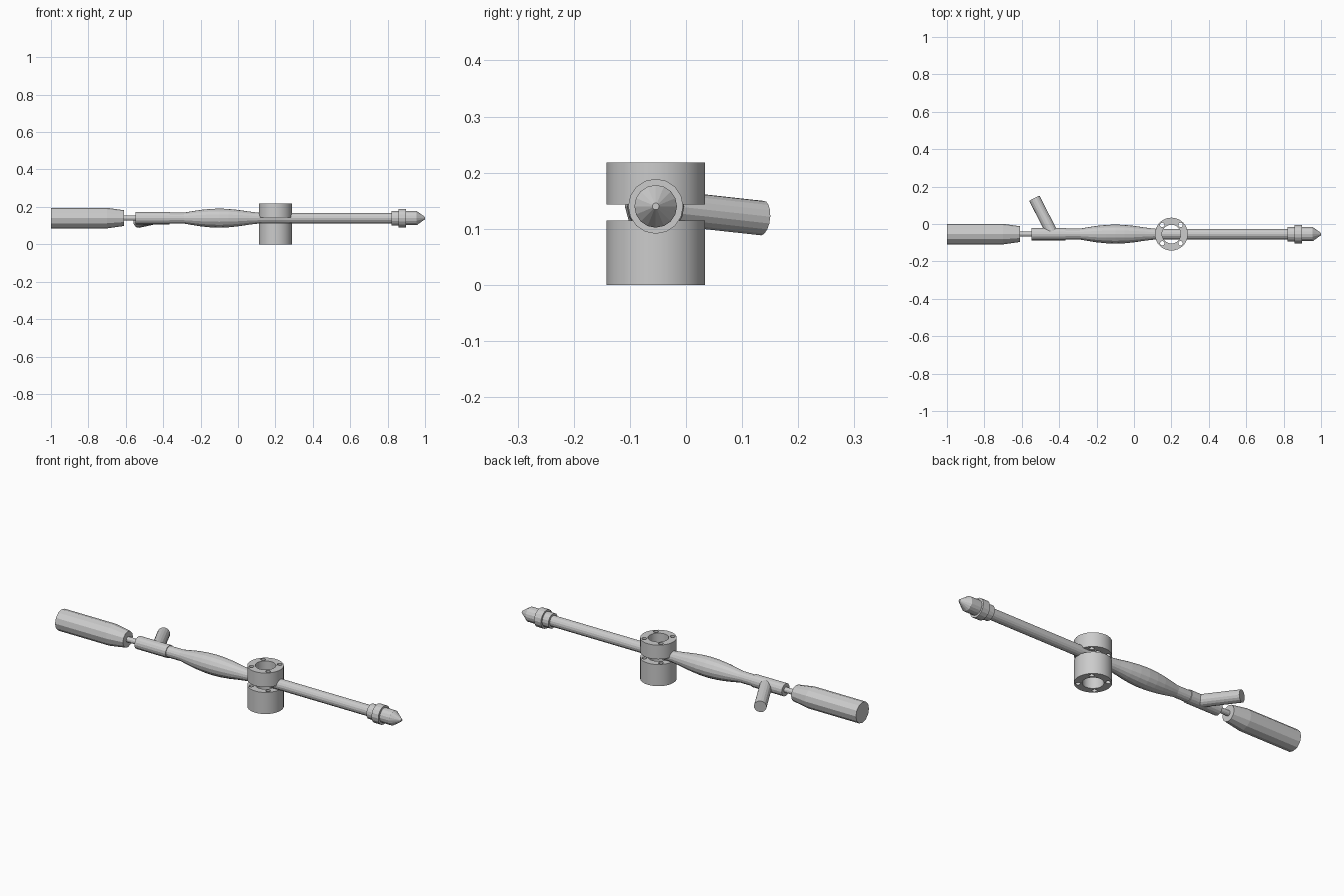
import bpy, bmesh
from math import cos, sin, pi
from mathutils import Vector

if "Cube" in bpy.data.objects:
    bpy.data.objects.remove(bpy.data.objects["Cube"])

CY, CZ = -0.054, 0.14      # long axis of the tool
HUB_X = 0.2


def lathe(name, profile, sides, origin=(0, CY, CZ), direction=(1, 0, 0)):
    """Revolve (distance, radius) pairs around an axis, with capped ends."""
    rot = Vector((0, 0, 1)).rotation_difference(Vector(direction))
    bm = bmesh.new()
    rings = []
    for d, r in profile:
        rings.append([bm.verts.new(rot @ Vector((r * cos(2 * pi * i / sides),
                                                 r * sin(2 * pi * i / sides), d))
                                   + Vector(origin)) for i in range(sides)])
    for a, b in zip(rings, rings[1:]):
        for i in range(sides):
            j = (i + 1) % sides
            bm.faces.new((a[i], a[j], b[j], b[i]))
    bm.faces.new(rings[0][::-1])
    bm.faces.new(rings[-1])
    bmesh.ops.recalc_face_normals(bm, faces=bm.faces)
    mesh = bpy.data.meshes.new(name)
    bm.to_mesh(mesh)
    bm.free()
    obj = bpy.data.objects.new(name, mesh)
    bpy.context.collection.objects.link(obj)
    return obj


def drilled_ring(name, z0, z1):
    """Flat outline with a bore and four bolt holes, extruded to height."""
    curve = bpy.data.curves.new(name, 'CURVE')
    curve.dimensions = '2D'
    curve.fill_mode = 'BOTH'
    curve.extrude = (z1 - z0) / 2
    circles = [(0, 0, 0.088, 32), (0, 0, 0.05, 32)]
    circles += [(sx * 0.049, sy * 0.049, 0.012, 12) for sx in (-1, 1) for sy in (-1, 1)]
    for cx, cy, r, n in circles:
        spline = curve.splines.new('POLY')
        spline.points.add(n - 1)
        for i, p in enumerate(spline.points):
            a = 2 * pi * i / n
            p.co = (cx + r * cos(a), cy + r * sin(a), 0, 1)
        spline.use_cyclic_u = True
    obj = bpy.data.objects.new(name, curve)
    obj.location = (HUB_X, CY, (z0 + z1) / 2)
    bpy.context.collection.objects.link(obj)
    bpy.ops.object.select_all(action='DESELECT')
    obj.select_set(True)
    bpy.context.view_layer.objects.active = obj
    bpy.ops.object.convert(target='MESH')


# Rear handle and the thin rod joining it to the body
lathe("handle", [(-1.0, 0.055), (-0.7, 0.055), (-0.61, 0.042)], 12)
lathe("plunger_rod", [(-0.63, 0.014), (-0.53, 0.014)], 12)

# Rear sleeve with angled side port
lathe("rear_sleeve", [(-0.548, 0.033), (-0.366, 0.033)], 16)
port_start = Vector((-0.435, CY, CZ))
port_end = Vector((-0.532, 0.136, 0.119))
axis = port_end - port_start
lathe("side_port", [(0, 0.031), (axis.length, 0.031)], 16, port_start, axis)

# Swollen grip flowing into the long barrel
lathe("grip_and_barrel",
      [(-0.38, 0.029), (-0.29, 0.029), (-0.25, 0.036), (-0.2, 0.044), (-0.15, 0.049),
       (-0.1, 0.051), (-0.05, 0.049), (0.0, 0.044), (0.06, 0.035), (0.12, 0.028),
       (0.84, 0.028)], 16)

# Stepped collar and pointed tip
lathe("nozzle_tip",
      [(0.82, 0.039), (0.857, 0.039), (0.857, 0.049), (0.897, 0.049),
       (0.897, 0.038), (0.955, 0.038), (1.0, 0.006)], 16)

# Clamp rings around the barrel
drilled_ring("lower_clamp_ring", 0.0, 0.115)
drilled_ring("upper_clamp_ring", 0.143, 0.218)
